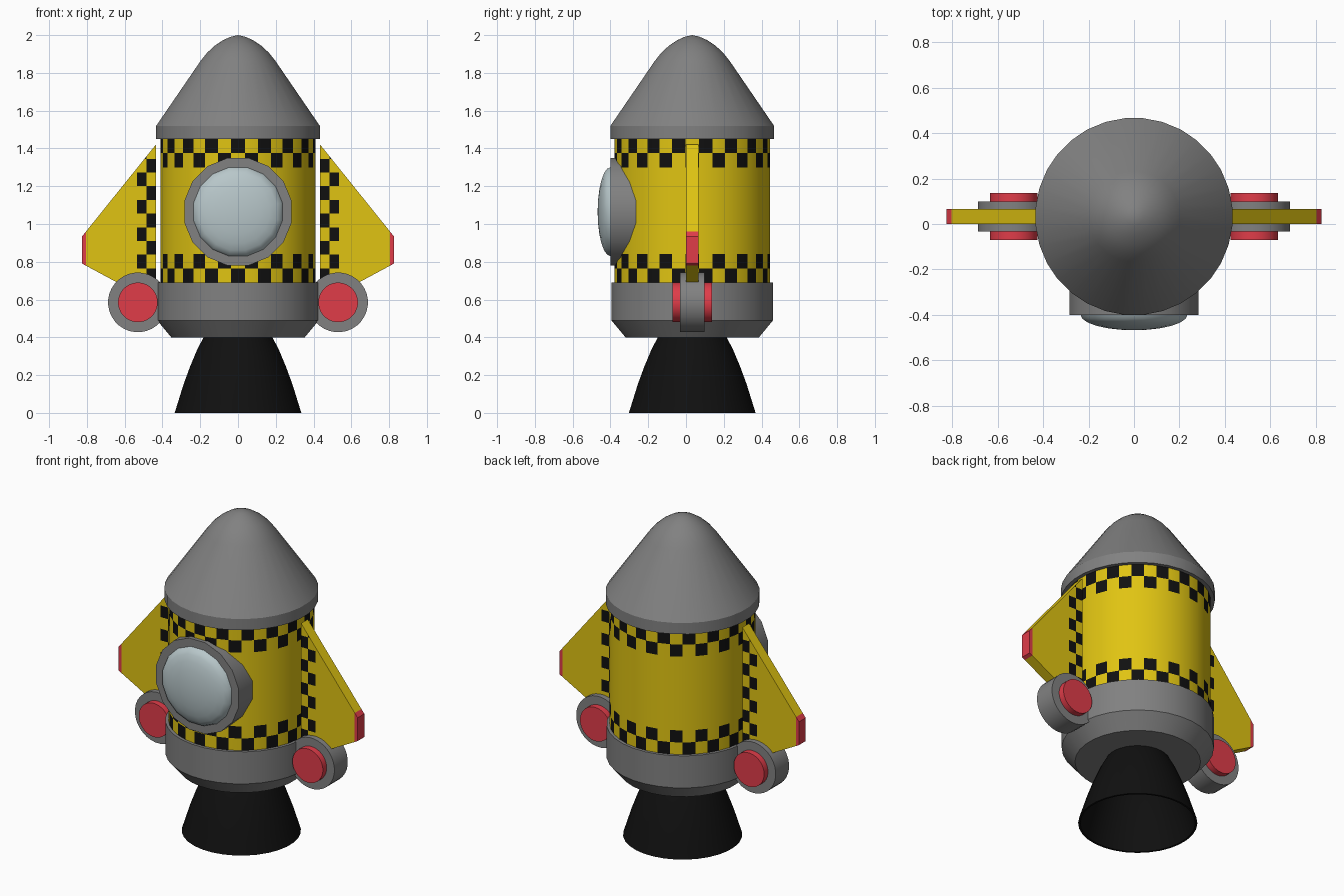
import bpy, bmesh, math
from mathutils import Vector, Matrix

if "Cube" in bpy.data.objects:
    bpy.data.objects.remove(bpy.data.objects["Cube"])

CY = 0.033  # y of the rocket axis


def material(name, rgb):
    m = bpy.data.materials.new(name)
    lin = [((c / 255 + 0.055) / 1.055) ** 2.4 if c > 10 else c / 255 / 12.92 for c in rgb]
    m.diffuse_color = (*lin, 1)
    m.use_nodes = True
    m.node_tree.nodes["Principled BSDF"].inputs["Base Color"].default_value = m.diffuse_color
    return m


YELLOW = material("yellow paint", (224, 196, 18))
BLACK = material("black paint", (16, 16, 16))
GREY = material("grey metal", (129, 129, 129))
RED = material("red paint", (224, 60, 73))
GLASS = material("pale glass", (184, 199, 202))


def finish(name, bm, mats, angle=30):
    bmesh.ops.recalc_face_normals(bm, faces=bm.faces)
    me = bpy.data.meshes.new(name)
    bm.to_mesh(me)
    bm.free()
    for m in mats:
        me.materials.append(m)
    ob = bpy.data.objects.new(name, me)
    bpy.context.collection.objects.link(ob)
    bpy.ops.object.select_all(action='DESELECT')
    ob.select_set(True)
    bpy.context.view_layer.objects.active = ob
    bpy.ops.object.shade_smooth_by_angle(angle=math.radians(angle))
    return ob


def lathe(name, profile, mats, sides=32, place=Matrix.Translation((0, CY, 0)), rule=None, angle=30):
    """Revolve (radius, height) points about z; radius 0 closes to a point."""
    bm = bmesh.new()
    rings = []
    for r, z in profile:
        if r == 0:
            rings.append([bm.verts.new((0, 0, z))] * sides)
        else:
            # half-step offset puts a face centre at the front
            a = [-math.pi / 2 + (i - 0.5) * math.tau / sides for i in range(sides)]
            rings.append([bm.verts.new((r * math.cos(t), r * math.sin(t), z)) for t in a])
    for k, (lo, hi) in enumerate(zip(rings, rings[1:])):
        for i in range(sides):
            j = (i + 1) % sides
            f = bm.faces.new(dict.fromkeys((lo[i], lo[j], hi[j], hi[i])))
            if rule:
                f.material_index = rule(k, i)
    bm.transform(place)
    return finish(name, bm, mats, angle)


# Main hull: two rows of checkers at the top and at the bottom
hull_z = [0.68, 0.765, 0.84, 1.30, 1.375, 1.455]
lathe("hull", [(0.412, z) for z in hull_z], [YELLOW, BLACK], 36,
      rule=lambda k, i: int(k != 2 and (i + (k in (1, 3))) % 2 == 0))

# Nose cone with a short rim
lathe("nose_cone", [(0, 1.45), (0.435, 1.45), (0.435, 1.52), (0.20, 1.862), (0.165, 1.906),
                    (0.125, 1.943), (0.08, 1.973), (0.04, 1.991), (0, 2.0)], [GREY])

# Base collar with a chamfered underside
lathe("base_collar", [(0, 0.40), (0.355, 0.40), (0.43, 0.49), (0.43, 0.69), (0, 0.69)], [GREY])

# Hollow engine bell
bell = [(0.18, 0.405), (0.215, 0.34), (0.255, 0.245), (0.29, 0.15), (0.315, 0.07), (0.337, 0)]
lathe("engine_bell", bell + [(r - 0.012, z) for r, z in reversed(bell)] + [(0, 0.405)], [BLACK])

# Porthole: frame tube running into the hull, domed glass in front
face_front = Matrix.Translation((0, -0.40, 1.065)) @ Matrix.Rotation(math.pi / 2, 4, 'X')
lathe("window_frame", [(0.29, -0.16), (0.29, 0), (0.238, 0), (0.238, -0.02)], [GREY], 16, face_front)
dome = [(0.24 * math.cos(t), 0.068 * math.sin(t)) for t in (i * math.pi / 12 for i in range(6))]
lathe("window_glass", dome + [(0, 0.068)], [GLASS], 16, face_front, angle=60)


def fin(name, side):
    outline = [(0.435, 1.42), (0.825, 0.935), (0.825, 0.79), (0.435, 0.58)]
    z0, step = 0.6925, 0.0725
    bm = bmesh.new()
    bm.faces.new([bm.verts.new((x, CY - 0.033, z)) for x, z in outline])
    cuts = [((x, 0, 0), (1, 0, 0)) for x in (0.484, 0.535, 0.805)]
    cuts += [((0, 0, z0 + i * step), (0, 0, 1)) for i in range(10)]
    for co, no in cuts:
        # horizontal cuts only touch the two checker columns
        faces = [f for f in bm.faces if no[0] or f.calc_center_median().x < 0.535]
        geom = set(faces) | {e for f in faces for e in f.edges} | {v for f in faces for v in f.verts}
        bmesh.ops.bisect_plane(bm, geom=list(geom), plane_co=co, plane_no=no)
    out = bmesh.ops.extrude_face_region(bm, geom=bm.faces[:], use_keep_orig=True)
    bmesh.ops.translate(bm, vec=(0, 0.066, 0),
                        verts=[g for g in out['geom'] if isinstance(g, bmesh.types.BMVert)])
    bm.normal_update()
    for f in bm.faces:
        c = f.calc_center_bounds()
        if c.x > 0.805:
            f.material_index = 2
        elif c.x < 0.535 and abs(f.normal.y) > 0.5:
            row = math.floor((c.z - z0) / step)
            f.material_index = int((row + (c.x > 0.484)) % 2 == 0)
    bm.transform(Matrix.Diagonal((side, 1, 1, 1)))
    return finish(name, bm, [YELLOW, BLACK, RED])


# Fins and side thrusters, mirrored left and right
for label, s in (("left", -1), ("right", 1)):
    fin(label + "_fin", s)
    across = Matrix.Translation((0.53 * s, CY, 0.585)) @ Matrix.Rotation(math.pi / 2, 4, 'X')
    for part, r, h, mat in (("thruster_ring", 0.158, 0.066, GREY), ("thruster_core", 0.105, 0.104, RED)):
        lathe(label + "_" + part, [(0, -h), (r, -h), (r, h), (0, h)], [mat], 32, across)
